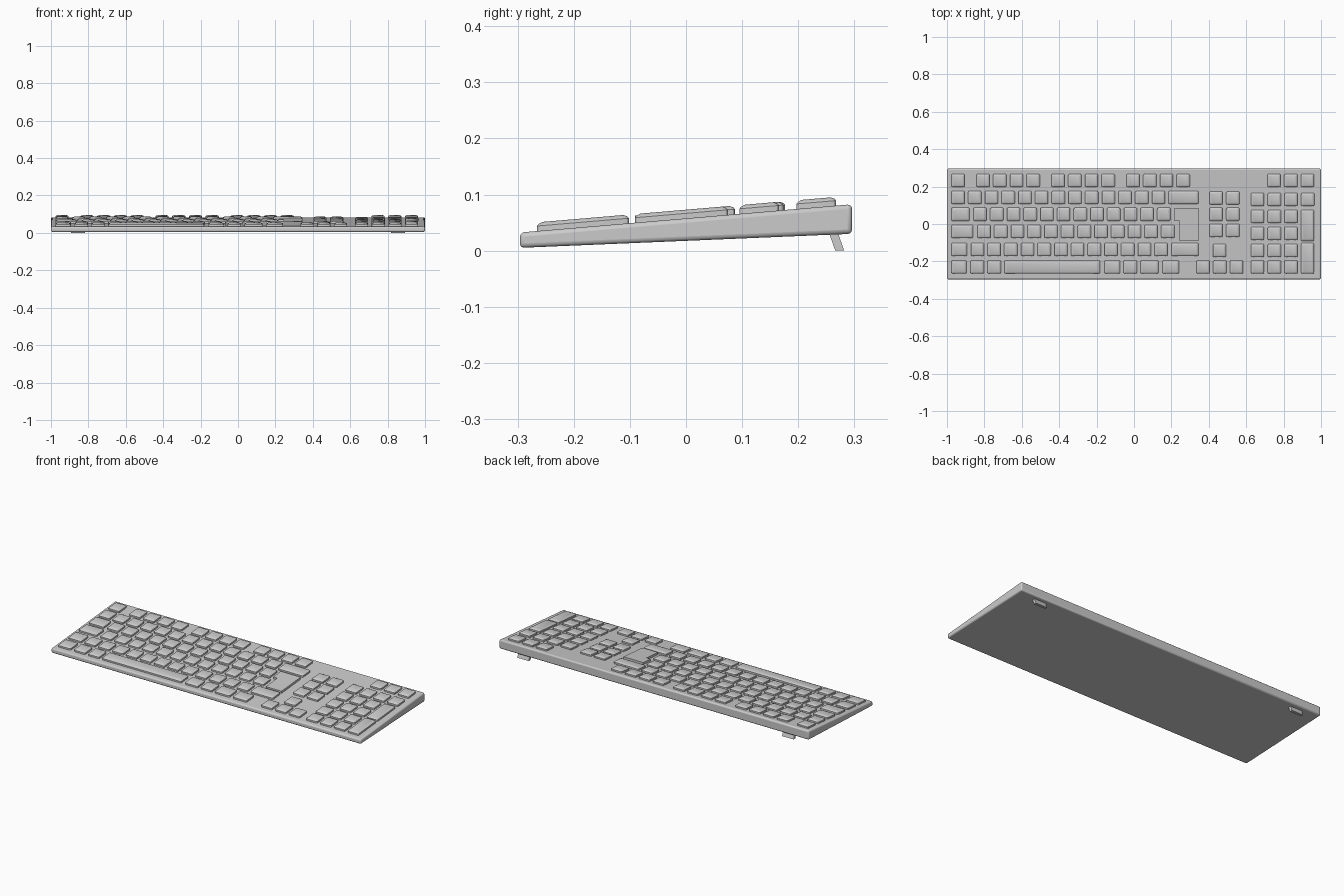
import bpy, bmesh, math

if "Cube" in bpy.data.objects:
    bpy.data.objects.remove(bpy.data.objects["Cube"])

S, CX, CY = 187.0, 1134.5, 224.0      # drawing scale and centre used for the key layout


def deck(y):
    """Height of the sloping top of the case."""
    return 0.0575 + 0.085 * y


def new_object(name, bm, angle=30):
    bmesh.ops.recalc_face_normals(bm, faces=bm.faces[:])
    me = bpy.data.meshes.new(name)
    bm.to_mesh(me)
    bm.free()
    ob = bpy.data.objects.new(name, me)
    bpy.context.collection.objects.link(ob)
    bpy.ops.object.select_all(action='DESELECT')
    ob.select_set(True)
    bpy.context.view_layer.objects.active = ob
    bpy.ops.object.shade_smooth_by_angle(angle=math.radians(angle))
    return ob


def extrude_x(name, profile, x0, x1):
    """Solid from a (y, z) side profile."""
    bm = bmesh.new()
    a = [bm.verts.new((x0, y, z)) for y, z in profile]
    b = [bm.verts.new((x1, y, z)) for y, z in profile]
    bm.faces.new(a)
    bm.faces.new(b)
    n = len(profile)
    for i in range(n):
        bm.faces.new((a[i], a[(i + 1) % n], b[(i + 1) % n], b[i]))
    return new_object(name, bm)


def bevel(ob, width, segments):
    m = ob.modifiers.new("bevel", 'BEVEL')
    m.width, m.segments = width, segments
    m.limit_method = 'ANGLE'


def loft(bm, rings):
    """Skin stacked rings of points and cap both ends."""
    vs = [[bm.verts.new(p) for p in r] for r in rings]
    n = len(vs[0])
    for lo, hi in zip(vs, vs[1:]):
        for i in range(n):
            bm.faces.new((lo[i], lo[(i + 1) % n], hi[(i + 1) % n], hi[i]))
    bm.faces.new(vs[0])
    bm.faces.new(vs[-1])


def keycap(bm, px0, px1, py0, py1):
    """Rounded keycap with a chamfered top, following the slope of the case."""
    x0, x1 = (px0 - CX) / S, (px1 - CX) / S
    y0, y1 = (CY - py1) / S, (CY - py0) / S
    rings = []
    for inset, h, r in ((0, -0.004, .007), (0, 0.009, .007),
                        (.003, 0.0125, .007), (.010, 0.0155, .005)):
        ring = []
        for cx, cy, start in ((x1 - inset - r, y1 - inset - r, 0),
                              (x0 + inset + r, y1 - inset - r, 90),
                              (x0 + inset + r, y0 + inset + r, 180),
                              (x1 - inset - r, y0 + inset + r, 270)):
            for k in range(4):
                t = math.radians(start + 30 * k)
                y = cy + r * math.sin(t)
                ring.append((cx + r * math.cos(t), y, deck(y) + h))
        rings.append(ring)
    loft(bm, rings)


def key_block(name, keys):
    bm = bmesh.new()
    for k in keys:
        keycap(bm, *k)
    return new_object(name, bm, 25)


def row(start, count, top, pitch=16.7, size=13.2):
    return [(start + i * pitch, start + i * pitch + size, top, top + size)
            for i in range(count)]


# Wedge-shaped case
case = extrude_x("case", [(-0.296, 0.005), (0.296, 0.030),
                          (0.296, deck(0.296)), (-0.296, deck(-0.296))], -1, 1)
bevel(case, 0.008, 3)

# Function keys: escape and three groups of four
key_block("function_keys", row(952, 1, 174) + row(977, 4, 174)
          + row(1052, 4, 174) + row(1127, 4, 174))

# Main letter block, row by row, with wide keys at the ends
key_block("number_row", row(952, 13, 191) + [(1169, 1199, 191, 204.2)])
key_block("upper_letter_row", [(952, 970, 207.7, 221)] + row(974, 12, 207.7))
key_block("middle_letter_row", [(952, 973.5, 225, 238.2)] + row(978, 12, 225))
key_block("lower_letter_row", [(952, 967.5, 243, 256.2)]
          + row(971.3, 12, 243) + [(1172, 1199, 243, 256.2)])
key_block("space_row", [(x0, x1, 260.5, 273.7) for x0, x1 in
          ((952, 967), (971, 984.5), (988, 1001.5), (1005, 1100.5),
           (1105, 1120.5), (1124, 1137.5), (1141, 1159), (1163, 1179.5))])

# L-shaped enter key
outline = [(1175, 208), (1175, 221), (1180, 221), (1180, 241), (1199, 241), (1199, 208)]
bm = bmesh.new()
pts = [((x - CX) / S, (CY - y) / S) for x, y in outline]
loft(bm, [[(x, y, deck(y) + h) for x, y in pts] for h in (-0.004, 0.0125)])
new_object("enter_key", bm)

# Navigation keys and arrows
nav = [k for top in (191.5, 207.7, 224) for k in row(1210, 2, top)]
key_block("navigation_keys", nav)
key_block("arrow_keys", row(1213.3, 1, 244) + row(1197, 3, 260.5))

# Number pad, with two tall keys and three small ones above it
pad = row(1251.5, 4, 193)
for top in (210, 227, 244, 260.5):
    pad += row(1251.5, 3, top)
pad += [(1301.5, 1314.7, 210, 241), (1301.5, 1314.7, 243, 273.7)]
key_block("number_pad", pad)
key_block("pad_function_keys", row(1268, 3, 174))

# Flip-out feet under the back edge
for side, x in (("left", -0.855), ("right", 0.855)):
    extrude_x(side + "_foot", [(0.266, 0), (0.282, 0), (0.270, 0.034), (0.254, 0.034)],
              x - 0.037, x + 0.037)
